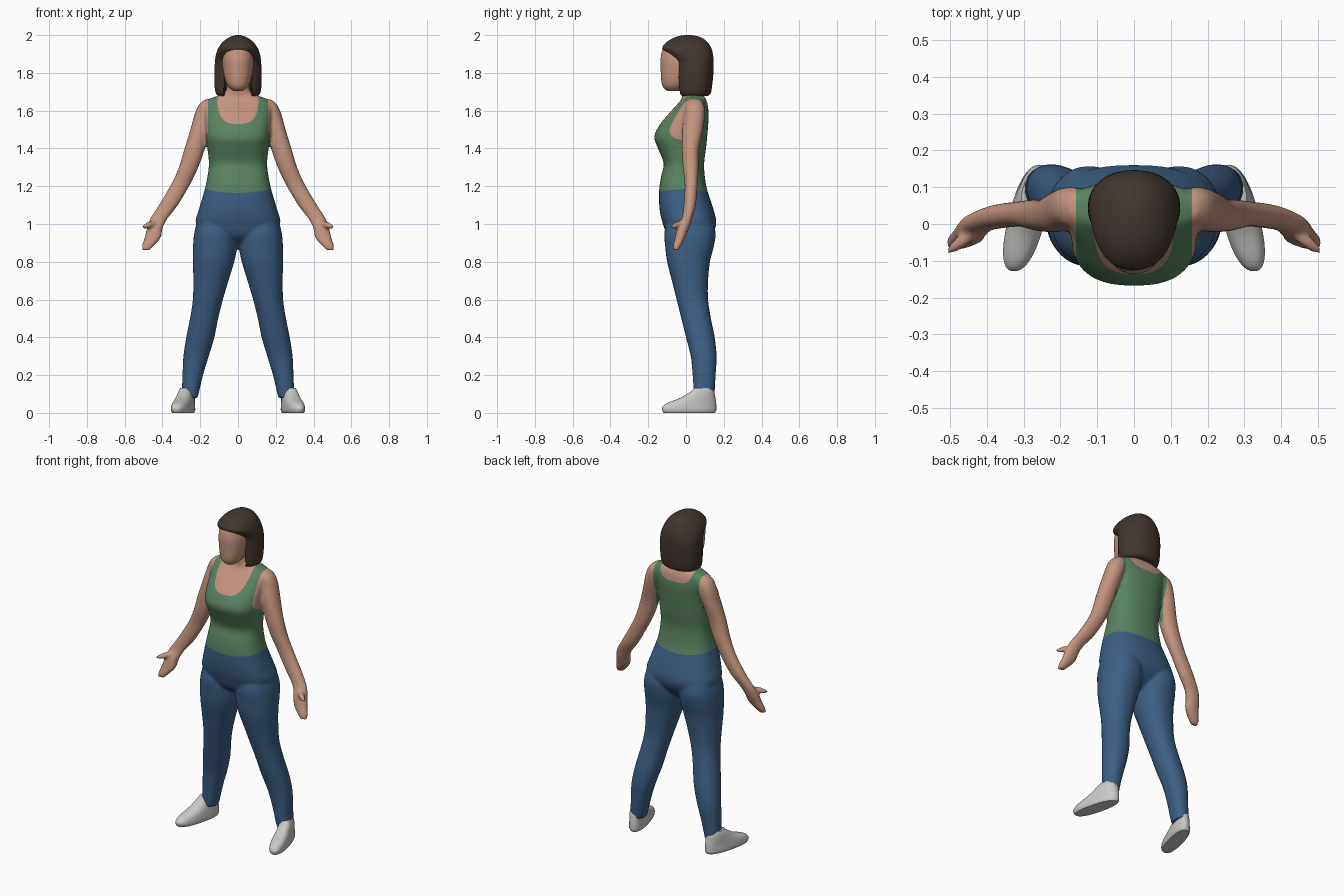
import bpy, bmesh
from math import cos, sin, tau
from mathutils import Vector, Matrix

if "Cube" in bpy.data.objects:
    bpy.data.objects.remove(bpy.data.objects["Cube"], do_unlink=True)


def material(name, rgb):
    m = bpy.data.materials.new(name)
    m.use_nodes = True
    m.diffuse_color = (*rgb, 1)
    bsdf = m.node_tree.nodes["Principled BSDF"]
    bsdf.inputs["Base Color"].default_value = (*rgb, 1)
    bsdf.inputs["Roughness"].default_value = 0.8
    return m


SKIN = material("skin", (0.56, 0.30, 0.21))
GREEN = material("green_cotton", (0.10, 0.23, 0.12))
DENIM = material("blue_denim", (0.045, 0.115, 0.235))
BROWN = material("dark_brown_hair", (0.055, 0.037, 0.029))
WHITE = material("pale_grey_shoe", (0.58, 0.58, 0.57))


def spline(a, b, c, d, t):
    """Catmull-Rom blend between b and c."""
    return [q + t / 2 * (r - p + t * (2 * p - 5 * q + 4 * r - s + t * (3 * (q - r) + s - p)))
            for p, q, r, s in zip(a, b, c, d)]


def loft(bm, slices, side=1, power=2.2, sides=48, steps=5, warp=None):
    """Stack horizontal rounded slices given as (z, x0, x1, y0, y1)."""
    ends = [slices[0], *slices, slices[-1]]
    rows = [spline(*ends[i:i + 4], k / steps)
            for i in range(len(slices) - 1) for k in range(steps)]
    rows.append(slices[-1])
    rings = []
    for z, x0, x1, y0, y1 in rows:
        ring = []
        for i in range(sides):
            c, s = cos(tau * i / sides), sin(tau * i / sides)
            c = abs(c) ** (2 / power) * (1 if c > 0 else -1)
            s = abs(s) ** (2 / power) * (1 if s > 0 else -1)
            p = Vector(((x0 + x1 + c * (x1 - x0)) / 2, (y0 + y1 + s * (y1 - y0)) / 2, z))
            if warp:
                p = warp(p)
            ring.append(bm.verts.new((p.x * side, p.y, p.z)))
        rings.append(ring)
    faces = [bm.faces.new(rings[0]), bm.faces.new(rings[-1])]
    for low, high in zip(rings, rings[1:]):
        for i in range(sides):
            j = (i + 1) % sides
            faces.append(bm.faces.new((low[i], low[j], high[j], high[i])))
    bmesh.ops.recalc_face_normals(bm, faces=faces)


def centred(rows):
    return [(z, -w, w, y0, y1) for z, w, y0, y1 in rows]


def finish(name, bm, *mats):
    mesh = bpy.data.meshes.new(name)
    bm.to_mesh(mesh)
    bm.free()
    for m in mats:
        mesh.materials.append(m)
    obj = bpy.data.objects.new(name, mesh)
    bpy.context.collection.objects.link(obj)
    bpy.ops.object.select_all(action="DESELECT")
    obj.select_set(True)
    bpy.context.view_layer.objects.active = obj
    bpy.ops.object.shade_smooth_by_angle(angle=0.9)
    return obj


# Torso: crotch to neck, (z, half width, front, back)
TORSO = centred([
    (.87, .03, 0, .07), (.93, .15, -.09, .13), (1, .222, -.122, .16),
    (1.08, .206, -.14, .145), (1.18, .177, -.142, .112), (1.25, .162, -.132, .1),
    (1.32, .154, -.118, .096), (1.4, .162, -.148, .106), (1.46, .17, -.168, .112),
    (1.52, .172, -.143, .117), (1.58, .177, -.095, .12), (1.63, .18, -.05, .115),
    (1.66, .157, -.025, .106), (1.685, .09, -.02, .09), (1.71, .062, -.025, .077),
    (1.78, .056, -.03, .07)])
# Left leg and arm, (z, inner x, outer x, front, back)
LEG = [(1.02, .02, .215, -.1, .14), (.95, .01, .232, -.115, .157), (.88, .005, .238, -.11, .147),
       (.8, .02, .238, -.1, .127), (.7, .05, .237, -.075, .117), (.6, .08, .239, -.05, .117),
       (.5, .105, .254, -.025, .132), (.4, .125, .274, 0, .152), (.3, .155, .289, .025, .162),
       (.2, .185, .294, .035, .157), (.08, .213, .298, .043, .15)]
ARM = [(1.66, .13, .175, .02, .07), (1.63, .11, .208, -.005, .095), (1.58, .12, .23, -.01, .1),
       (1.5, .15, .252, -.02, .09), (1.4, .175, .283, -.022, .07), (1.3, .21, .313, -.017, .067),
       (1.21, .253, .354, -.007, .062), (1.1, .318, .419, -.012, .052), (1.03, .372, .464, -.023, .032),
       (.98, .398, .482, -.047, .017), (.93, .408, .494, -.058, -.004),
       (.89, .44, .507, -.068, -.022), (.862, .468, .508, -.07, -.04)]

bm = bmesh.new()
loft(bm, TORSO, power=2.5)
for side in (1, -1):
    loft(bm, LEG, side)
    loft(bm, ARM, side)
    # Thumb
    root, tip = Vector((.42 * side, -.01, 1.01)), Vector((.507 * side, -.077, .983))
    turn = (tip - root).to_track_quat("Z", "Y").to_matrix().to_4x4()
    bmesh.ops.create_uvsphere(
        bm, u_segments=16, v_segments=12, radius=1,
        matrix=Matrix.Translation((root + tip) / 2) @ turn @ Matrix.Diagonal((.017, .017, .058, 1)))
body = finish("body", bm)

# Fuse the parts into one skin
fuse = body.modifiers.new("fuse", "REMESH")
fuse.mode = "VOXEL"
fuse.voxel_size = 0.008
soften = body.modifiers.new("soften", "SMOOTH")
soften.factor = 0.5
soften.iterations = 5
fused = bpy.data.meshes.new_from_object(body.evaluated_get(bpy.context.evaluated_depsgraph_get()))
bpy.data.objects.remove(body, do_unlink=True)


# Clothing borders: positive inside the garment
def above_hem(p):
    return p.z - 1.165 - .6 * p.x ** 2


def vest(p):
    depth = .15 if p.y < .03 else .075
    neck = (abs(p.x) / .108) ** 3 + (max(0, 1.68 - p.z) / depth) ** 3 - 1
    armhole = .158 + .2 * max(0, 1.5 - p.z) - abs(p.x)
    return min(neck * .05, armhole)


def cut(bm, rule):
    value = {v: rule(v.co) for v in bm.verts}
    fresh = []
    for e in list(bm.edges):
        a, b = e.verts
        if value[a] * value[b] < 0:
            fresh.append(bmesh.utils.edge_split(e, a, value[a] / (value[a] - value[b]))[1])
    bmesh.ops.connect_verts(bm, verts=fresh)


bm = bmesh.new()
bm.from_mesh(fused)
cut(bm, above_hem)
cut(bm, vest)
for f in bm.faces:
    p = f.calc_center_median()
    if p.z < .84 or (abs(p.x) < .25 and above_hem(p) < 0):
        f.material_index = 2
    elif above_hem(p) > 0 and vest(p) > 0:
        f.material_index = 1

# One object per garment
for index, (name, mat) in enumerate([("arms_and_neck", SKIN), ("vest_top", GREEN), ("trousers", DENIM)]):
    part = bm.copy()
    bmesh.ops.delete(part, geom=[f for f in part.faces if f.material_index != index], context="FACES")
    for f in part.faces:
        f.material_index = 0
    finish(name, part, mat)
bm.free()

# Head
bm = bmesh.new()
loft(bm, centred([
    (1.705, .025, -.1, -.03), (1.725, .05, -.122, .01), (1.76, .068, -.131, .05),
    (1.82, .08, -.134, .09), (1.88, .083, -.134, .1), (1.94, .07, -.115, .09),
    (1.975, .03, -.05, .05)]))
finish("head", bm, SKIN)


# Bob haircut, hollowed in front of the neck
def part_hair(p):
    if abs(p.x) < .072 and p.y < .02 and p.z < 1.85:
        p.y = .02
    return p


bm = bmesh.new()
loft(bm, centred([
    (1.678, .1, -.035, .115), (1.69, .116, -.048, .13), (1.73, .124, -.052, .138),
    (1.8, .125, -.055, .145), (1.86, .122, -.062, .146), (1.895, .117, -.095, .143),
    (1.93, .105, -.126, .134), (1.965, .079, -.1, .112), (1.99, .043, -.055, .075),
    (2, .012, -.01, .03)]), sides=96, warp=part_hair)
finish("hair", bm, BROWN)


# Shoes, toes turned out
def turn_out(p):
    p.x += .29 - .24 * (p.y - .02)
    return p


SHOE = centred([
    (0, .044, -.118, .153), (.012, .05, -.126, .16), (.03, .05, -.126, .161),
    (.052, .047, -.1, .16), (.08, .043, -.03, .156), (.11, .038, .02, .15),
    (.132, .03, .045, .138)])
for side, name in ((1, "left_shoe"), (-1, "right_shoe")):
    bm = bmesh.new()
    loft(bm, SHOE, side, power=2.4, warp=turn_out)
    finish(name, bm, WHITE)
